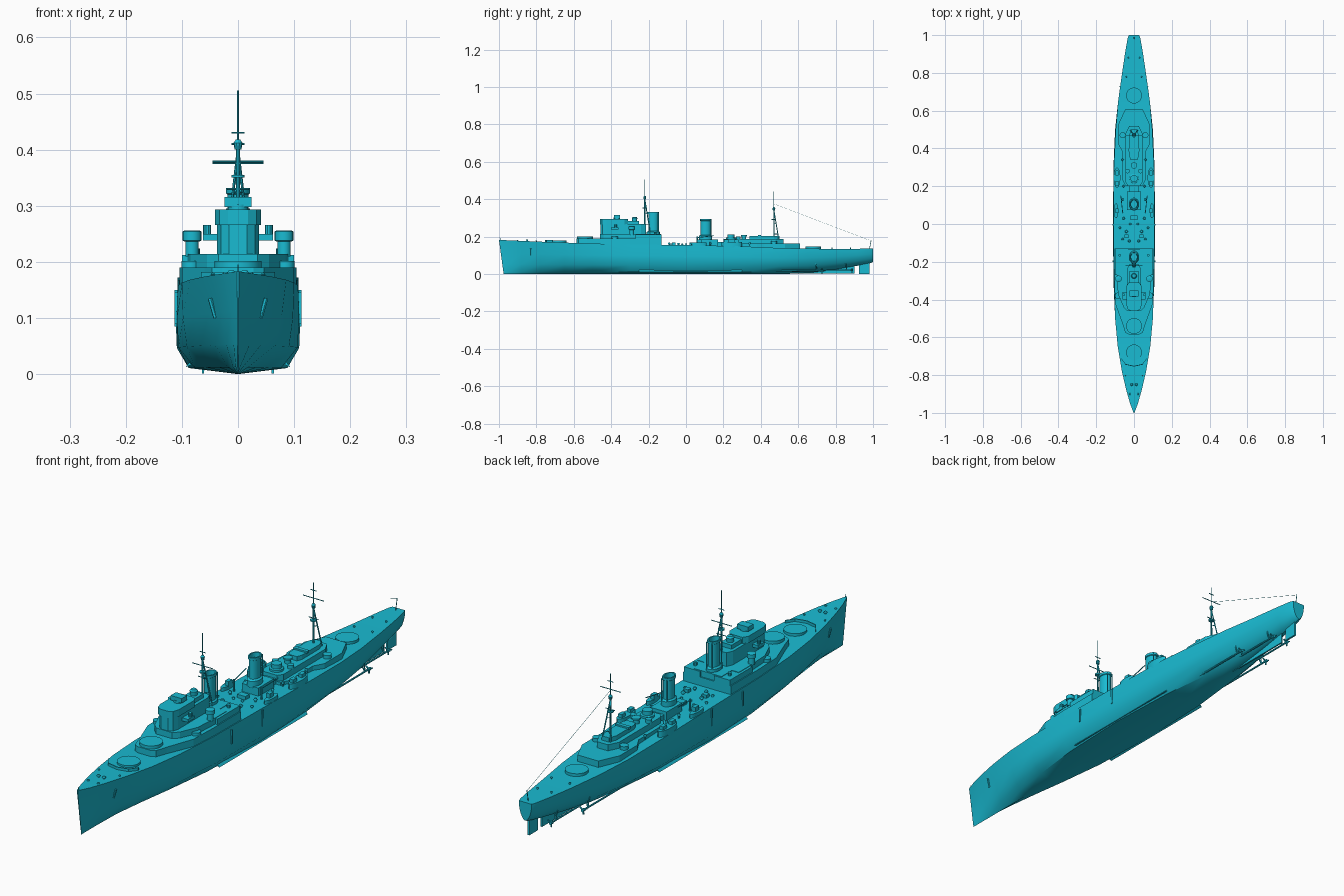
import bpy, bmesh, math
from mathutils import Vector

paint = bpy.data.materials.new("hull_paint")
paint.diffuse_color = (0.01, 0.5, 0.65, 1)


def add(name, bm, smooth=0):
    bmesh.ops.recalc_face_normals(bm, faces=bm.faces)
    me = bpy.data.meshes.new(name)
    bm.to_mesh(me)
    bm.free()
    ob = bpy.data.objects.new(name, me)
    bpy.context.collection.objects.link(ob)
    me.materials.append(paint)
    if smooth:
        bpy.ops.object.select_all(action='DESELECT')
        bpy.context.view_layer.objects.active = ob
        ob.select_set(True)
        bpy.ops.object.shade_smooth_by_angle(angle=math.radians(smooth))
    return ob


def loft(name, rings, smooth=0):
    bm = bmesh.new()
    vs = [[bm.verts.new(p) for p in r] for r in rings]
    n = len(vs[0])
    for a, b in zip(vs, vs[1:]):
        for i in range(n):
            bm.faces.new((a[i], a[(i + 1) % n], b[(i + 1) % n], b[i]))
    bm.faces.new(vs[0])
    bm.faces.new(vs[-1])
    bmesh.ops.remove_doubles(bm, verts=bm.verts, dist=1e-5)
    return add(name, bm, smooth)


def house(name, half, z0, z1):
    """Prism from the starboard half of a plan outline, mirrored to port."""
    pts = half + [(-x, y) for x, y in reversed(half)]
    return loft(name, [[(x, y, z) for x, y in pts] for z in (z0, z1)])


def box(name, x, y, z, sides=(0,)):
    """Block from x, y, z ranges; sides=(1,-1) gives a mirrored pair."""
    for s in sides:
        k = s or 1
        loft(name, [[(k * x[0], y[0], h), (k * x[1], y[0], h),
                     (k * x[1], y[1], h), (k * x[0], y[1], h)] for h in z])


def drum(name, x, y, prof, n=20, stretch=1.0):
    """Turned part from (radius, z) pairs, optionally oval along y."""
    ring = [(math.cos(2 * math.pi * i / n), math.sin(2 * math.pi * i / n)) for i in range(n)]
    return loft(name, [[(x + r * c, y + r * s * stretch, z) for c, s in ring] for r, z in prof], 35)


def rod(name, a, b, r, n=6):
    a, b = Vector(a), Vector(b)
    d = (b - a).normalized()
    u = d.orthogonal().normalized()
    v = d.cross(u)
    ring = [u * math.cos(2 * math.pi * i / n) + v * math.sin(2 * math.pi * i / n) for i in range(n)]
    return loft(name, [[p + q * r for q in ring] for p in (a, b)])


PAIR = (1, -1)

# Hull: y, keel z, half widths from bilge up to deck, deck z
stations = [
    (-1.0, 0, .0005, .001, .001, .002, .183), (-.95, 0, .004, .008, .012, .021, .18),
    (-.88, 0, .009, .021, .030, .041, .177), (-.78, 0, .018, .041, .053, .064, .173),
    (-.65, 0, .033, .066, .078, .086, .168), (-.5, 0, .054, .091, .098, .1, .163),
    (-.3, 0, .077, .106, .109, .107, .158), (0, 0, .088, .109, .111, .108, .155),
    (.3, 0, .077, .105, .109, .107, .148), (.5, 0, .055, .089, .1, .097, .139),
    (.65, .004, .037, .068, .084, .084, .136), (.8, .024, .025, .048, .063, .063, .134),
    (.92, .045, .017, .034, .045, .045, .135), (.985, .058, .012, .025, .033, .033, .136),
    (1.0, .064, .009, .019, .026, .027, .136)]
levels = (.07, .3, .62, 1)
rings = []
for y, zk, *ws, zd in stations:
    rake = .025 if y == -1 else 0
    half = [(w, y + rake * (1 - f), zk + f * (zd - zk)) for w, f in zip(ws, levels)]
    rings.append([(0, y + rake, zk)] + half + [(-a, b, c) for a, b, c in reversed(half)])
loft("hull", rings, 35)

# Underwater fittings
box("skeg", (-.003, .003), (.6, .9), (.002, .045))
box("rudder", (-.004, .004), (.925, .98), (0, .07))
for s in PAIR:
    loft("bilge_keel", [[(s * .08, y, .018), (s * .094, y, .012), (s * .084, y, .024)] for y in (-.25, .3)])
    for x, y0, y1, z in ((.062, .38, .72, .018), (.034, .58, .88, .022)):
        rod("shaft", (s * x, y0, z), (s * x, y1, z), .0035, 8)
        rod("propeller_hub", (s * x, y1, z), (s * x, y1 + .014, z), .006, 8)
        rod("strut", (s * x, y1 - .02, z), (s * (x - .018), y1 - .03, z + .045), .0025)
        rod("strut", (s * x, y1 - .02, z), (s * (x + .004), y1 - .03, z + .055), .0025)
        for k in range(3):
            t = 2 * math.pi * k / 3 + .5
            rod("blade", (s * x, y1 + .007, z), (s * x + .017 * math.cos(t), y1 + .007, z + .017 * math.sin(t)), .003, 4)

# Hull side fittings
box("side_boom", (.106, .113), (-.008, .0), (.085, .15), PAIR)
box("side_boom", (.106, .113), (-.2, -.194), (.09, .145), PAIR)
for s in PAIR:
    rod("anchor_shank", (s * .05, -.83, .135), (s * .04, -.83, .1), .004)

# Barbettes, two forward and one aft
drum("barbette_a", 0, -.68, [(.042, .16), (.042, .178)], 32)
drum("barbette_b", 0, -.54, [(.042, .17), (.042, .202)], 32)
drum("barbette_y", 0, .68, [(.042, .13), (.042, .146)], 32)
for s in PAIR:
    loft("breakwater", [[(0, -.755, z), (s * .045, -.745, z), (s * .066, -.715, z),
                         (s * .066, -.711, z), (s * .045, -.741, z), (0, -.751, z)] for z in (.165, .182)])

# Forward superstructure, stacked decks
house("shelter_deck", [(.028, -.585), (.046, -.575), (.06, -.53), (.1, -.42), (.104, -.3), (.104, -.13)], .15, .19)
house("bridge_base", [(.035, -.46), (.055, -.44), (.085, -.37), (.09, -.28), (.09, -.2), (.06, -.2), (.06, -.135)], .185, .214)
box("hangar", (.03, .1), (-.27, -.13), (.185, .212), PAIR)
house("bridge_tower", [(.016, -.457), (.03, -.447), (.037, -.425), (.037, -.24), (.026, -.215)], .21, .268)
house("bridge_top", [(.018, -.46), (.033, -.45), (.041, -.425), (.041, -.33), (.028, -.31)], .266, .293)
box("bridge_wing", (.03, .062), (-.4, -.36), (.238, .25), PAIR)
box("chart_house", (-.024, .024), (-.31, -.25), (.266, .284))
drum("main_director_base", 0, -.37, [(.018, .29), (.018, .302)])
box("main_director", (-.024, .024), (-.385, -.352), (.298, .316))
drum("aft_director", 0, -.275, [(.013, .28), (.015, .3), (.01, .306)], 16)
for s in PAIR:
    drum("side_director", s * .082, -.29, [(.012, .21), (.012, .236), (.017, .238), (.017, .254), (.013, .256)], 16)
    drum("signal_lamp", s * .055, -.375, [(.007, .25), (.007, .266)], 10)
    drum("gun_tub", s * .084, -.38, [(.017, .185), (.017, .202)], 16)
    drum("hangar_vent", s * .075, -.165, [(.007, .21), (.007, .224)], 10)

# Funnels with casing, rim and open mouth
for name, y, z0, z1 in (("fore_funnel", -.175, .2, .332), ("aft_funnel", .105, .18, .295)):
    drum(name, 0, y, [(.025, z0), (.025, z0 + .025), (.019, z0 + .03), (.019, z1 - .012), (.0215, z1 - .01),
                      (.0215, z1), (.017, z1), (.016, z1 - .018)], 24, 1.4)
    for s in PAIR:
        rod("steam_pipe", (s * .012, y + .028, z0), (s * .012, y + .028, z1 - .005), .0025)
box("aft_funnel_casing", (-.036, .036), (.075, .172), (.145, .185))
box("casing_step", (-.025, .025), (.165, .2), (.145, .172))

# Midships deck clutter: vents, lockers, boat platforms
for x, y, r, h in ((.025, -.09, .007, .018), (.06, -.08, .006, .014), (.04, -.04, .008, .016), (.075, -.02, .006, .014),
                   (.02, .0, .006, .014), (.055, .03, .007, .018), (.06, .13, .006, .02), (.055, .2, .006, .018),
                   (.06, .34, .006, .018), (.04, .78, .004, .01), (.03, .88, .004, .01), (.022, -.9, .005, .01),
                   (.045, -.8, .004, .008), (.012, -.85, .007, .013)):
    z = .15 if y > -.3 else .172
    if y > .5:
        z = .132
    for s in PAIR:
        drum("vent", s * x, y, [(r * .6, z), (r * .6, z + h * .6), (r, z + h * .65), (r * .7, z + h)], 10)
box("deck_locker", (.03, .05), (-.075, -.055), (.15, .168), PAIR)
box("deck_locker", (.0, .018), (.02, .045), (.15, .168), PAIR)
for s in PAIR:
    drum("gun_platform", s * .09, .245, [(.018, .14), (.018, .172)], 20, 3)
    drum("gun_platform", s * .095, .07, [(.012, .14), (.012, .168)], 20, 3.3)
    for y in (.215, .27, .07):
        box("gun_mount", (.082, .098), (y - .012, y + .012), (.165, .185), (s,))
    rod("crane_post", (s * .06, .06, .15), (s * .06, .06, .2), .004, 8)
    rod("crane_jib", (s * .06, .06, .195), (s * .07, .15, .205), .002)

# Aft superstructure
house("aft_deckhouse", [(.045, .2), (.06, .23), (.06, .38), (.082, .42), (.082, .53), (.045, .61)], .13, .162)
house("aft_upper_house", [(.03, .2), (.044, .22), (.044, .48), (.024, .52)], .16, .186)
house("aft_control", [(.018, .34), (.026, .36), (.026, .47), (.015, .5)], .184, .203)
drum("aft_main_director", 0, .24, [(.026, .18), (.026, .194), (.019, .196), (.019, .212)])
drum("aft_rangefinder", 0, .31, [(.012, .18), (.012, .2), (.017, .202), (.017, .208)], 16)
box("rangefinder_arm", (-.03, .03), (.385, .4), (.2, .209))
for s in PAIR:
    drum("aft_gun_tub", s * .06, .47, [(.016, .16), (.016, .176)], 16)
    drum("aft_gun_tub", s * .034, .28, [(.012, .18), (.012, .2)], 16)

# Tripod masts: y position, base z, leg top z, pole top z, yard heights
for name, y, z0, z1, z2, yards in (("foremast", -.22, .21, .4, .505, (.33, .376, .43)),
                                   ("mainmast", .47, .16, .34, .44, (.3, .379, .41))):
    rod(name, (0, y, z0), (0, y, z1), .0035, 8)
    rod(name + "_topmast", (0, y, z1 - .01), (0, y, z2), .0016)
    for s in PAIR:
        rod(name + "_leg", (s * .022, y + .03, z0), (0, y, z1), .0025)
        for k in (.3, .6):
            z = z0 + k * (z1 - z0)
            rod(name + "_brace", (s * .022 * (1 - k), y + .03 * (1 - k), z), (0, y, z), .0015)
    for z, w in zip(yards, (.02, .045, .012)):
        rod(name + "_yard", (-w, y, z), (w, y, z), .0016)
    drum(name + "_platform", 0, y, [(.012, z1 - .05), (.012, z1 - .045)], 12)
    drum(name + "_lantern", 0, y, [(.006, z1), (.008, z1 + .012), (.004, z1 + .018)], 10)

# Staffs and aerial wire
rod("ensign_staff", (0, .98, .13), (0, .99, .18), .0015)
rod("jack_staff", (0, -.99, .18), (0, -.995, .195), .0012)
rod("aerial_wire", (0, .47, .375), (0, .988, .178), .0006, 4)
